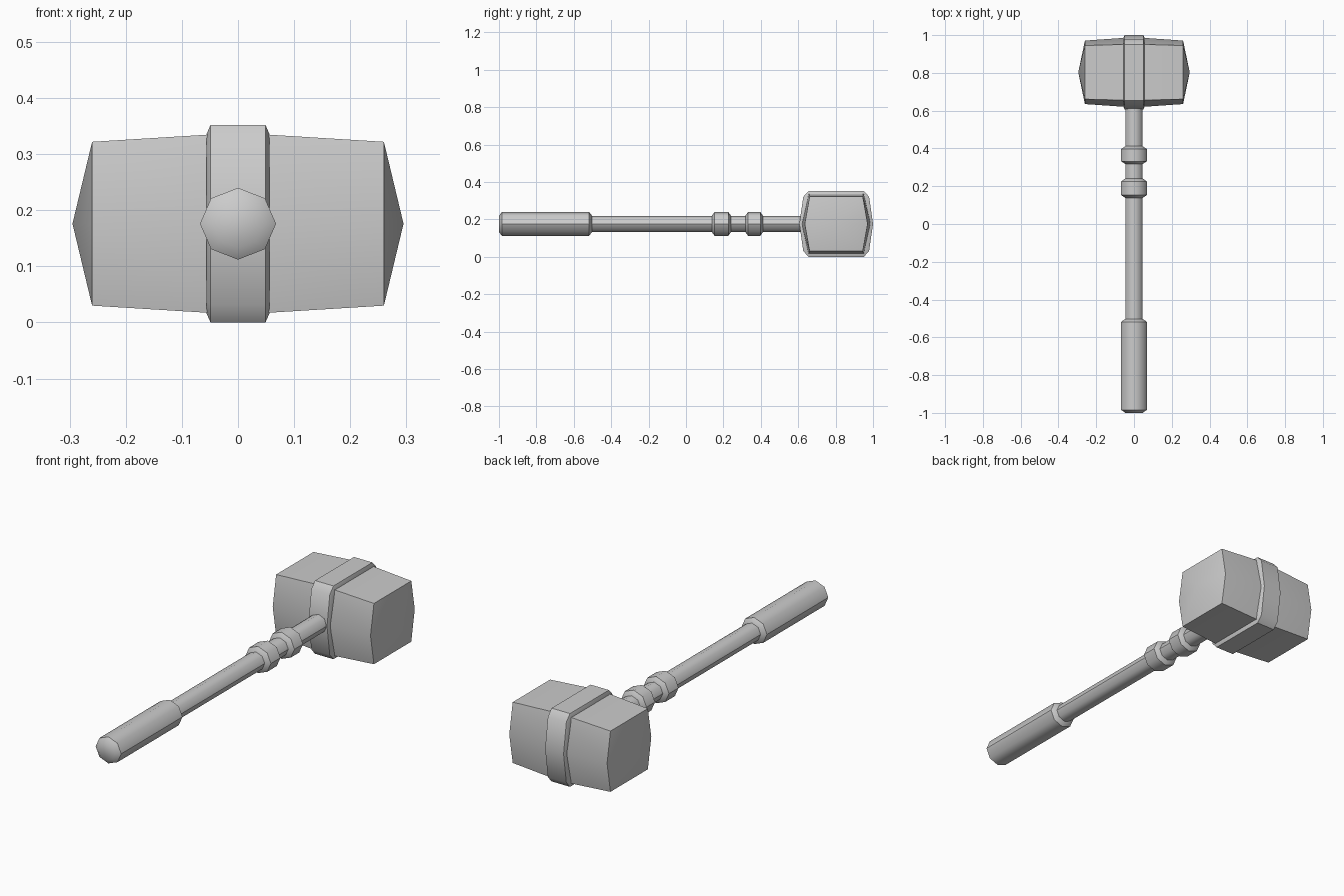
import bpy, bmesh, math

if "Cube" in bpy.data.objects:
    bpy.data.objects.remove(bpy.data.objects["Cube"])

CZ = 0.176          # height of the handle axis
HEAD_Y = 0.803      # centre of the hammer head


def make_object(name, rings, angle):
    """Skin a list of point rings, cap both ends, smooth below the given angle."""
    bm = bmesh.new()
    loops = [[bm.verts.new(p) for p in ring] for ring in rings]
    for a, b in zip(loops, loops[1:]):
        n = max(len(a), len(b))
        for i in range(n):
            j = (i + 1) % n
            if len(a) == 1:
                bm.faces.new((a[0], b[j], b[i]))
            elif len(b) == 1:
                bm.faces.new((a[i], a[j], b[0]))
            else:
                bm.faces.new((a[i], a[j], b[j], b[i]))
    for loop in (loops[0], loops[-1]):
        if len(loop) > 2:
            bm.faces.new(loop)
    bmesh.ops.recalc_face_normals(bm, faces=bm.faces)
    me = bpy.data.meshes.new(name)
    bm.to_mesh(me)
    bm.free()
    ob = bpy.data.objects.new(name, me)
    bpy.context.collection.objects.link(ob)
    bpy.ops.object.select_all(action='DESELECT')
    ob.select_set(True)
    bpy.context.view_layer.objects.active = ob
    bpy.ops.object.shade_smooth_by_angle(angle=math.radians(angle))
    return ob


def octagon(y, r):
    """Slightly wide octagon around the handle axis, with a corner at the top."""
    return [(1.06 * r * math.cos(k * math.pi / 4), y,
             CZ + r * math.sin(k * math.pi / 4)) for k in range(8)]


def handle_part(name, y0, y1, r, r_end, chamfer):
    make_object(name, [octagon(y0, r_end), octagon(y0 + chamfer, r),
                       octagon(y1 - chamfer, r), octagon(y1, r_end)], 46)


def section(x, quarter):
    """Mirror (dy, dz) points of one quarter into a closed section at x."""
    left = [(-dy, dz) for dy, dz in reversed(quarter) if dy > 0]
    upper = quarter + left
    lower = [(-dy, -dz) for dy, dz in upper if dz > 0]
    return [(x, HEAD_Y + dy, CZ + dz) for dy, dz in upper + lower]


# Handle: shaft, grip and two collars
make_object("shaft", [octagon(-0.6, 0.043), octagon(0.66, 0.043)], 46)
handle_part("grip", -1.0, -0.502, 0.064, 0.043, 0.016)
for name, y0, y1 in (("lower_collar", 0.138, 0.241), ("upper_collar", 0.317, 0.412)):
    handle_part(name, y0, y1, 0.064, 0.043, 0.015)

# Head block: six-sided, tapering from the middle, with shallow pointed ends
rim = [(0.168, 0), (0.142, 0.146)]
middle = [(0.186, 0), (0.149, 0.162)]
make_object("hammer_head", [
    [(-0.295, HEAD_Y, CZ)], section(-0.26, rim), section(0, middle),
    section(0.26, rim), [(0.295, HEAD_Y, CZ)]], 30)

# Band around the middle of the head, with bevelled edges
outer = [(0.197, 0), (0.176, 0.145), (0.148, 0.176)]
inner = [(0.183, 0), (0.164, 0.138), (0.140, 0.160)]
make_object("head_band", [section(-0.056, inner), section(-0.049, outer),
                          section(0.049, outer), section(0.056, inner)], 46)
